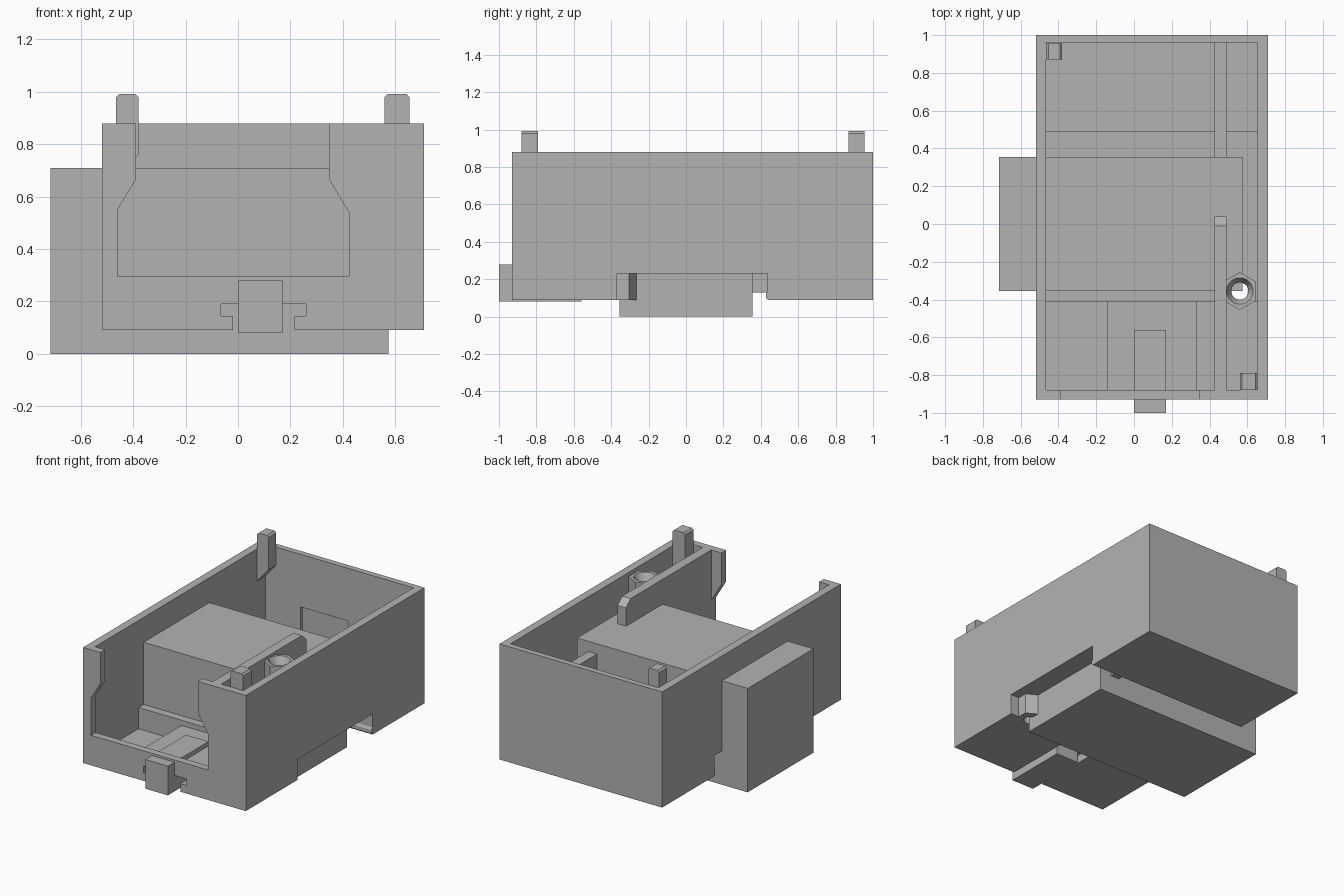
import bpy, bmesh, math

if "Cube" in bpy.data.objects:
    bpy.data.objects.remove(bpy.data.objects["Cube"])

grey = bpy.data.materials.new("plain grey")
grey.diffuse_color = (0.45, 0.45, 0.45, 1)
grey.use_nodes = True
grey.node_tree.nodes["Principled BSDF"].inputs["Base Color"].default_value = grey.diffuse_color


def finish(name, bm):
    bmesh.ops.recalc_face_normals(bm, faces=bm.faces)
    mesh = bpy.data.meshes.new(name)
    bm.to_mesh(mesh)
    bm.free()
    mesh.materials.append(grey)
    ob = bpy.data.objects.new(name, mesh)
    bpy.context.collection.objects.link(ob)
    return ob


def prism(name, pts, axis, a, b):
    """Extrude a profile along an axis: 'x' takes (y,z), 'y' takes (x,z), 'z' takes (x,y)."""
    put = {'x': lambda p, t: (t, p[0], p[1]),
           'y': lambda p, t: (p[0], t, p[1]),
           'z': lambda p, t: (p[0], p[1], t)}[axis]
    bm = bmesh.new()
    lo = [bm.verts.new(put(p, a)) for p in pts]
    hi = [bm.verts.new(put(p, b)) for p in pts]
    bm.faces.new(lo)
    bm.faces.new(hi)
    n = len(pts)
    for i in range(n):
        j = (i + 1) % n
        bm.faces.new((lo[i], lo[j], hi[j], hi[i]))
    return finish(name, bm)


def box(name, x0, x1, y0, y1, z0, z1):
    return prism(name, [(x0, y0), (x1, y0), (x1, y1), (x0, y1)], 'z', z0, z1)


def cone(name, x, y, r0, r1, z0, z1, n=32):
    bm = bmesh.new()
    bmesh.ops.create_cone(bm, cap_ends=True, segments=n, radius1=r0, radius2=r1, depth=z1 - z0)
    bmesh.ops.translate(bm, verts=bm.verts, vec=(x, y, (z0 + z1) / 2))
    return finish(name, bm)


def combine(target, tool, operation='DIFFERENCE'):
    mod = target.modifiers.new("combine", 'BOOLEAN')
    mod.operation = operation
    mod.solver = 'EXACT'
    mod.object = tool
    bpy.context.view_layer.objects.active = target
    bpy.ops.object.modifier_apply(modifier=mod.name)
    bpy.data.objects.remove(tool)


# open case with a floor that steps up over the rail groove
case = box("case", -0.52, 0.71, -0.93, 1.0, 0.09, 0.88)
combine(case, prism("cavity", [(-0.88, 0.14), (-0.41, 0.14), (-0.41, 0.285), (0.49, 0.285),
                               (0.49, 0.14), (0.96, 0.14), (0.96, 1.1), (-0.88, 1.1)],
                    'x', -0.465, 0.655))

# low cover over the latch channel
combine(case, box("latch_cover", -0.14, 0.33, -0.90, -0.40, 0.12, 0.25), 'UNION')

# rail groove underneath, with a small retaining lip
combine(case, prism("groove", [(-0.37, 0.0), (0.44, 0.0), (0.44, 0.09), (0.428, 0.10),
                               (0.428, 0.125), (0.437, 0.14), (0.437, 0.23), (-0.37, 0.23)],
                    'x', -1, 1))

# wide opening in the front wall
combine(case, prism("front_opening", [(-0.39, 1.1), (-0.39, 0.665), (-0.46, 0.55), (-0.46, 0.295),
                                      (0.423, 0.295), (0.423, 0.54), (0.348, 0.665), (0.348, 1.1)],
                    'y', -1.1, -0.86))

# T-shaped latch channel
combine(case, prism("latch_channel", [(-0.02, 0.0), (0.215, 0.0), (0.215, 0.145), (0.26, 0.145),
                                      (0.26, 0.19), (-0.065, 0.19), (-0.065, 0.145), (-0.02, 0.145)],
                    'y', -1.1, -0.36))

# shallow recess inside the back wall
combine(case, box("back_recess", -0.20, 0.16, 0.90, 0.98, 0.20, 0.52))

# screw boss with a countersunk through hole
SX, SY = 0.56, -0.355
combine(case, cone("floor_hole", SX, SY, 0.045, 0.045, 0.0, 0.5))
hexagon = [(SX + 0.1 * math.sin(i * math.pi / 3), SY + 0.1 * math.cos(i * math.pi / 3))
           for i in range(6)]
boss = prism("screw_boss", hexagon, 'z', 0.09, 0.86)
combine(boss, cone("bore", SX, SY, 0.045, 0.045, 0.0, 1.0))
combine(boss, cone("countersink", SX, SY, 0.04, 0.075, 0.80, 0.87))

# large block passing through the left wall and the floor
box("main_block", -0.715, 0.575, -0.355, 0.355, 0.0, 0.71)

# sliding latch
box("latch", 0.0, 0.17, -1.0, -0.56, 0.08, 0.28)

# inner partitions
prism("front_partition", [(-0.89, 0.13), (-0.355, 0.13), (-0.355, 0.705), (0.04, 0.705),
                          (0.04, 0.835), (-0.01, 0.88), (-0.89, 0.88)], 'x', 0.425, 0.49)
box("back_partition", 0.425, 0.49, 0.35, 0.965, 0.13, 0.64)


# corner posts that taper into the side walls
def post(name, wall, inner, y0, y1):
    s = 0.012 if inner > wall else -0.012
    prism(name, [(wall, 0.66), (inner, 0.76), (inner, 0.98), (inner - s, 0.992),
                 (wall + s, 0.992), (wall, 0.98)], 'y', y0, y1)


post("back_left_post", -0.465, -0.38, 0.87, 0.955)
post("front_right_post", 0.655, 0.56, -0.88, -0.79)

# smooth the round bore only
bpy.ops.object.select_all(action='DESELECT')
for ob in (boss, case):
    ob.select_set(True)
bpy.context.view_layer.objects.active = boss
bpy.ops.object.shade_smooth_by_angle(angle=math.radians(25))
